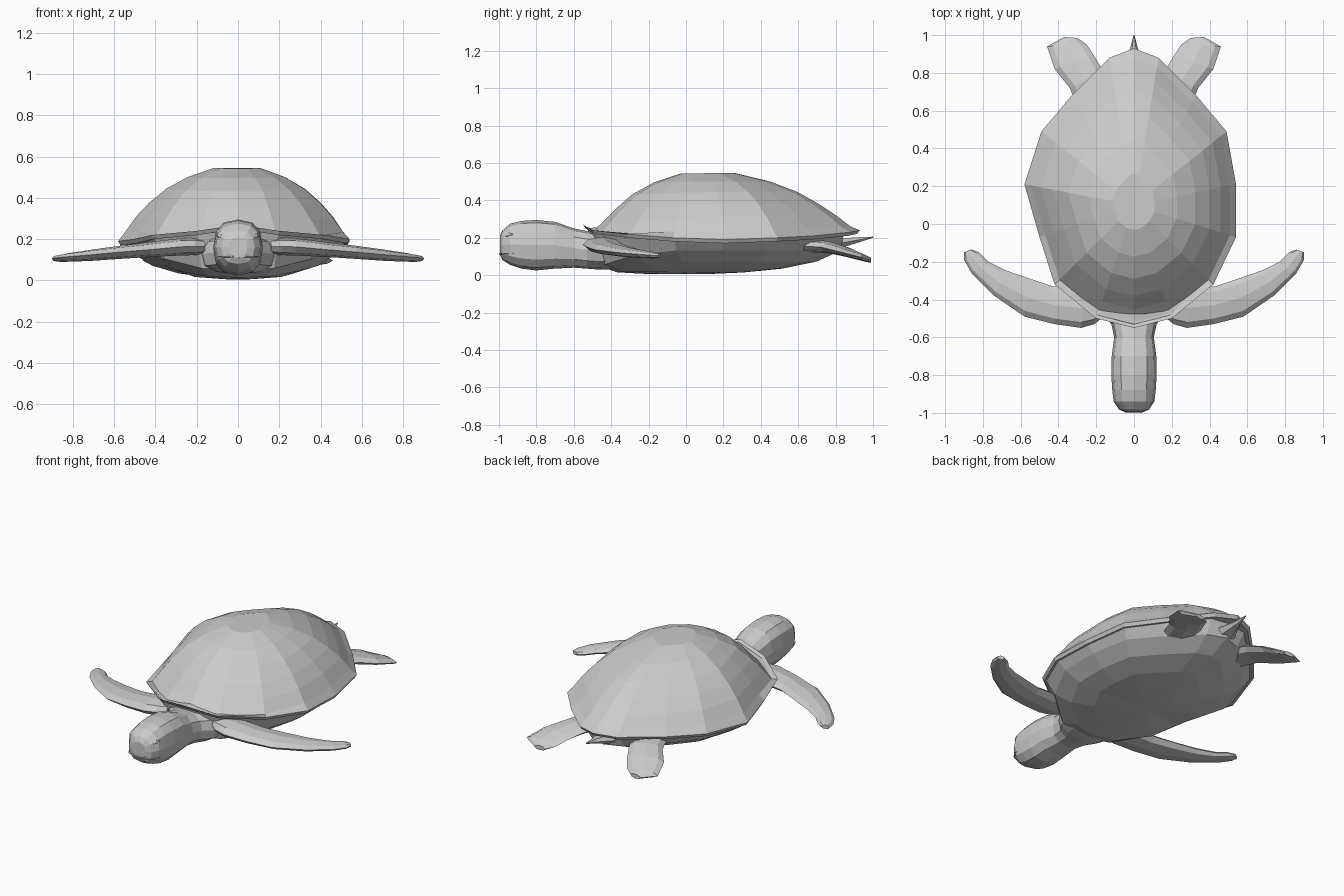
import bpy
import bmesh
from math import cos, sin, tau, copysign
from mathutils import Matrix

default = bpy.data.objects.get("Cube")
if default:
    bpy.data.objects.remove(default, do_unlink=True)

grey = bpy.data.materials.new("plain_grey")
grey.use_nodes = True
grey.diffuse_color = (0.6, 0.6, 0.6, 1)
grey.node_tree.nodes["Principled BSDF"].inputs["Base Color"].default_value = grey.diffuse_color


def finish(name, bm):
    """Turn a bmesh into a named, flat shaded object."""
    bmesh.ops.recalc_face_normals(bm, faces=bm.faces[:])
    mesh = bpy.data.meshes.new(name)
    bm.to_mesh(mesh)
    bm.free()
    mesh.materials.append(grey)
    obj = bpy.data.objects.new(name, mesh)
    bpy.context.collection.objects.link(obj)
    return obj


def loft(name, rings):
    """Skin a row of equal point rings and cap both ends."""
    bm = bmesh.new()
    rows = [[bm.verts.new(p) for p in ring] for ring in rings]
    count = len(rows[0])
    for a, b in zip(rows, rows[1:]):
        for i in range(count):
            j = (i + 1) % count
            bm.faces.new((a[i], a[j], b[j], b[i]))
    for end in (rows[0], rows[-1]):
        bm.faces.new(end)
    return finish(name, bm)


def section(centre, across, half_height, sides, power):
    """Rounded cross-section: 'across' is a flat vector, height is along z."""
    ring = []
    for i in range(sides):
        c, s = cos(tau * i / sides), sin(tau * i / sides)
        c, s = (copysign(abs(v) ** power, v) for v in (c, s))
        ring.append((centre[0] + across[0] * c,
                     centre[1] + across[1] * c,
                     centre[2] + half_height * s))
    return ring


def body_tube(name, stations, sides=12, power=0.8):
    """Stations along y: (y, half width, bottom, top)."""
    return loft(name, [section((0, y, (low + high) / 2), (w, 0),
                               (high - low) / 2, sides, power)
                       for y, w, low, high in stations])


def flipper(name, stations, side):
    """Stations: leading x, y, trailing x, y, height, half thickness."""
    rings = []
    for lx, ly, tx, ty, z, t in stations:
        centre = (side * (lx + tx) / 2, (ly + ty) / 2, z)
        across = (side * (lx - tx) / 2, (ly - ty) / 2)
        rings.append(section(centre, across, t, 8, 1))
    return loft(name, rings)


def lookup(profile, s):
    """Linear interpolation in a list of (s, z) pairs."""
    for (a, za), (b, zb) in zip(profile, profile[1:]):
        if s <= b:
            return za + (zb - za) * (s - a) / (b - a)
    return profile[-1][1]


# Shell rim: left half width, right half width, y, z
half_rim = [(0, 0, -.55, .27), (.2, .2, -.5, .24), (.42, .42, -.32, .22),
            (.54, .5, -.07, .2), (.54, .58, .21, .19), (.49, .49, .49, .2),
            (.33, .33, .68, .21), (.13, .13, .88, .23), (0, 0, .93, .24)]
rim = [(l, y, z) for l, r, y, z in half_rim]
rim += [(-r, y, z) for l, r, y, z in half_rim[-2:0:-1]]
MID = 0.1


def scaled(p, s, z):
    return (p[0] * s, MID + (p[1] - MID) * s, z)


# Domed upper shell with a thin overhanging brim
dome = [(0, .55), (.2, .545), (.45, .495), (.67, .42), (.85, .31), (.96, .22), (1, .19)]


def dome_height(p, s):
    front = max(0, -p[1])
    return lookup(dome, min(1, s * (1 + 0.12 * front))) + (p[2] - .19) * s ** 12


shell_rings = [[scaled(p, s, p[2] + dz) for p in rim]
               for s, dz in ((.8, -.01), (.98, -.02), (1, 0))]
for s in (.94, .85, .74, .6, .42, .2):
    shell_rings.append([scaled(p, s, dome_height(p, s)) for p in rim])
loft("upper_shell", shell_rings)

# Shallow belly, blunter at the chest and cut short below the tail
belly = [(0, .005), (.4, .02), (.7, .065), (.9, .14), (1, .19)]


def belly_point(p, s):
    blunt = 1 + 3 * max(0, -p[1] / .55) ** 3
    z = p[2] - .01 if s > .95 else lookup(belly, s ** blunt)
    x, y, z = scaled(p, s, z)
    return (x, min(y, .84), z)


loft("belly", [[belly_point(p, s) for p in rim]
               for s in (.97, .88, .72, .5, .25, .05)])

# Head and neck
body_tube("head_and_neck", [
    (-.995, .045, .11, .21), (-.98, .08, .08, .24), (-.94, .108, .055, .275),
    (-.88, .115, .035, .29), (-.8, .12, .025, .295), (-.7, .118, .035, .285),
    (-.6, .105, .04, .25), (-.53, .12, .035, .235), (-.47, .17, .03, .23),
    (-.38, .2, .03, .22)])

# Lip line
body_tube("mouth", [(-1, .04, .11, .118), (-.982, .08, .11, .118),
                    (-.942, .106, .112, .12), (-.91, .1, .115, .121)], 8)

# Tail
body_tube("tail", [(.7, .12, .09, .2), (.82, .07, .14, .2),
                   (.93, .02, .175, .205), (1, .003, .2, .206)], 6, 1)

# Flippers and eyelids, repeated on both sides
front_flipper = [
    (.16, -.49, .16, -.38, .165, .035), (.21, -.53, .2, -.35, .165, .042),
    (.28, -.55, .27, -.34, .163, .042), (.42, -.53, .43, -.33, .15, .036),
    (.58, -.49, .55, -.29, .137, .032), (.74, -.38, .68, -.245, .122, .027),
    (.86, -.26, .77, -.2, .112, .021), (.9, -.19, .82, -.15, .107, .017),
    (.9, -.15, .86, -.135, .105, .013)]
rear_flipper = [
    (.27, .55, .1, .66, .16, .035), (.34, .72, .16, .8, .15, .032),
    (.42, .82, .21, .89, .125, .027), (.46, .94, .25, .95, .095, .02),
    (.37, .99, .3, .985, .08, .014)]
for label, side in (("left", 1), ("right", -1)):
    flipper(label + "_front_flipper", front_flipper, side)
    flipper(label + "_rear_flipper", rear_flipper, side)
    lid = bmesh.new()
    place = (Matrix.Translation((side * .08, -.945, .212))
             @ Matrix.Rotation(side * -.5, 4, "Y")
             @ Matrix.Rotation(side * .9, 4, "Z")
             @ Matrix.Diagonal((.035, .018, .016, 1)))
    bmesh.ops.create_icosphere(lid, subdivisions=1, radius=1, matrix=place)
    finish(label + "_eyelid", lid)
